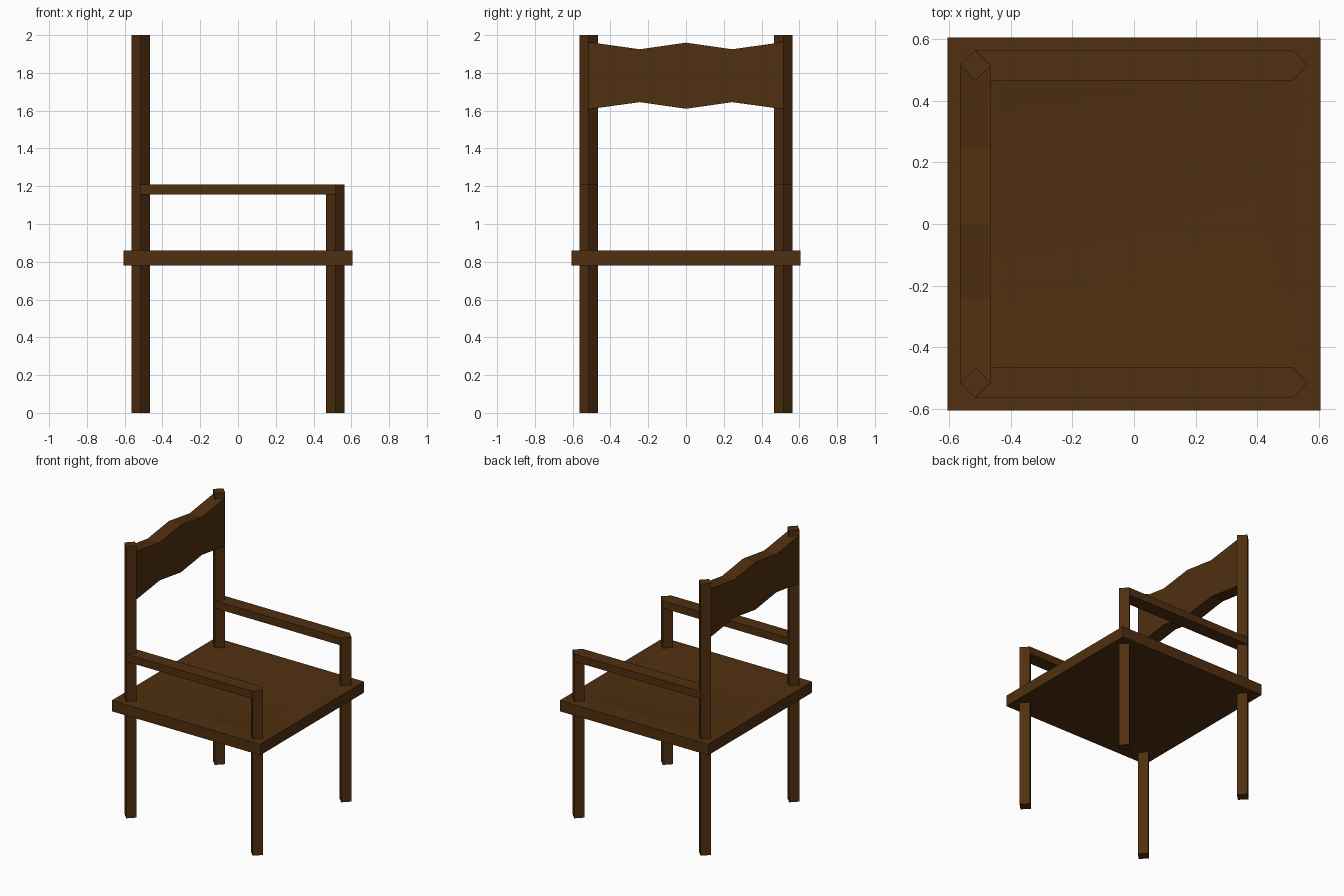
import bpy, bmesh, math

cube = bpy.data.objects.get("Cube")
if cube:
    bpy.data.objects.remove(cube, do_unlink=True)

wood = bpy.data.materials.new("dark brown wood")
wood.use_nodes = True
wood.diffuse_color = (0.08, 0.029, 0.005, 1)
wood.node_tree.nodes["Principled BSDF"].inputs["Base Color"].default_value = wood.diffuse_color

POST = 0.515      # distance of posts from the centre
R = 0.05          # half the post diagonal
ARM_TOP = 1.21
SEAT_TOP = 0.86


def finish(name, bm):
    bmesh.ops.recalc_face_normals(bm, faces=bm.faces)
    mesh = bpy.data.meshes.new(name)
    bm.to_mesh(mesh)
    bm.free()
    mesh.materials.append(wood)
    obj = bpy.data.objects.new(name, mesh)
    bpy.context.collection.objects.link(obj)
    return obj


def prism(name, outline, offset):
    """Extrude a closed outline of 3D points along an offset."""
    bm = bmesh.new()
    face = bm.faces.new([bm.verts.new(p) for p in outline])
    new = bmesh.ops.extrude_face_region(bm, geom=[face])["geom"]
    bmesh.ops.translate(bm, vec=offset, verts=[v for v in new if isinstance(v, bmesh.types.BMVert)])
    return finish(name, bm)


# Diamond-section posts and flat armrests on both sides
for side, s in (("left", 1), ("right", -1)):
    for name, x, height in (("back_post", -POST, 2), ("front_post", POST, ARM_TOP)):
        ring = [(x + R * math.cos(k * math.pi / 2), s * POST + R * math.sin(k * math.pi / 2), 0)
                for k in range(4)]
        prism(f"{name}_{side}", ring, (0, 0, height))
    arm = [(-POST, s * POST + dy, z) for dy, z in
           ((-R, 1.155), (R, 1.155), (R, ARM_TOP), (-R, ARM_TOP))]
    prism(f"armrest_{side}", arm, (2 * POST, 0, 0))

# Wavy back board between the rear posts
top = [(-POST, 1.963), (-0.245, 1.925), (0, 1.96), (0.245, 1.925), (POST, 1.963)]
bottom = [(POST, 1.608), (0.245, 1.645), (0, 1.61), (-0.245, 1.645), (-POST, 1.608)]
prism("back_board", [(-POST - R, y, z) for y, z in top + bottom], (2 * R, 0, 0))

# Square seat with a shallow dish that rises gently to the front
bm = bmesh.new()
rings = []
for back, front, half, z in ((-0.605, 0.605, 0.605, 0.78), (-0.605, 0.605, 0.605, SEAT_TOP),
                             (-0.48, 0.55, 0.48, SEAT_TOP), (-0.44, 0.4, 0.44, SEAT_TOP - 0.01)):
    rings.append([bm.verts.new((x, y, z)) for x, y in
                  ((back, -half), (front, -half), (front, half), (back, half))])
for lower, upper in zip(rings, rings[1:]):
    for i in range(4):
        j = (i + 1) % 4
        bm.faces.new((lower[i], lower[j], upper[j], upper[i]))
bm.faces.new(rings[0])
bm.faces.new(rings[-1])
seat = finish("seat", bm)
bpy.ops.object.select_all(action="DESELECT")
seat.select_set(True)
bpy.context.view_layer.objects.active = seat
bpy.ops.object.shade_smooth_by_angle(angle=math.radians(30))
